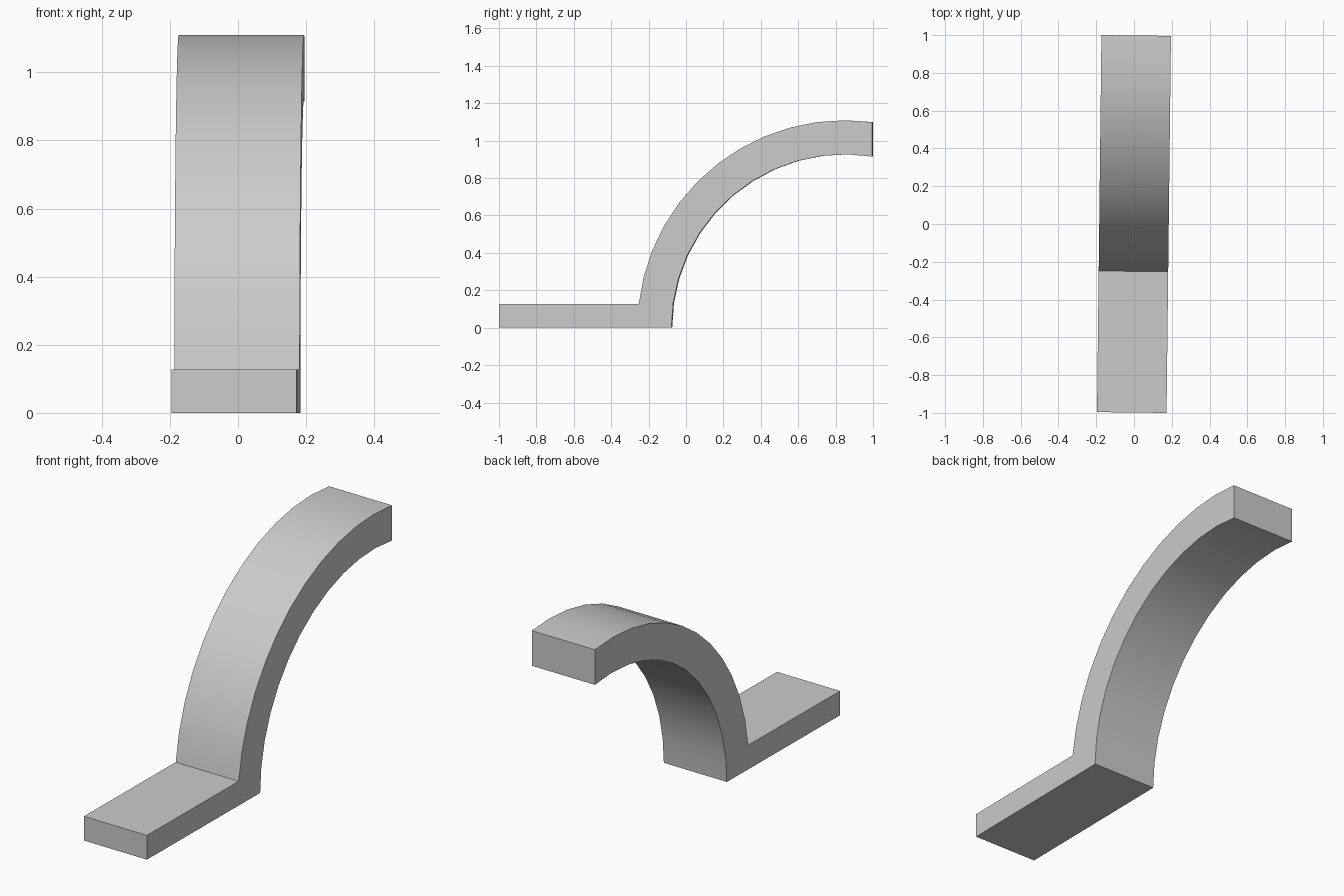
import bpy, bmesh
from math import sin, cos, asin, pi, radians

cube = bpy.data.objects.get("Cube")
if cube:
    bpy.data.objects.remove(cube, do_unlink=True)

HALF_WIDTH, HALF_LENGTH = 0.184, 0.998
CENTRE_Y, INNER, OUTER = 0.851, 0.927, 1.109
FOOT_HEIGHT, STEPS = 0.127, 12


def arc(radius, start, end):
    """Points on the curve, from the foot over the crown."""
    angles = [start + (end - start) * i / STEPS for i in range(STEPS + 1)]
    return [(CENTRE_Y - radius * cos(a), radius * sin(a)) for a in angles]


def end_angle(radius):
    """Angle at which the curve meets the vertical end face."""
    return pi / 2 + asin((HALF_LENGTH - CENTRE_Y) / radius)


# Side profile: flat foot running into the curved arm
outer = arc(OUTER, asin(FOOT_HEIGHT / OUTER), end_angle(OUTER))
inner = arc(INNER, 0, end_angle(INNER))
profile = [(-HALF_LENGTH, 0), (-HALF_LENGTH, FOOT_HEIGHT)] + outer + inner[::-1]

# Extrude the profile across the width
bm = bmesh.new()
face = bm.faces.new([bm.verts.new((-HALF_WIDTH, y, z)) for y, z in profile])
result = bmesh.ops.extrude_face_region(bm, geom=[face])
moved = [v for v in result["geom"] if isinstance(v, bmesh.types.BMVert)]
bmesh.ops.translate(bm, verts=moved, vec=(2 * HALF_WIDTH, 0, 0))
bmesh.ops.recalc_face_normals(bm, faces=bm.faces)
mesh = bpy.data.meshes.new("curved_bracket")
bm.to_mesh(mesh)
bm.free()

bracket = bpy.data.objects.new("curved_bracket", mesh)
bpy.context.collection.objects.link(bracket)
bracket.rotation_euler.z = -0.0117

# Plain grey finish
grey = bpy.data.materials.new("light_grey")
grey.use_nodes = True
colour = (0.6, 0.6, 0.6, 1)
grey.diffuse_color = colour
grey.node_tree.nodes["Principled BSDF"].inputs["Base Color"].default_value = colour
mesh.materials.append(grey)

# Smooth curve with crisp edges
bpy.ops.object.select_all(action="DESELECT")
bracket.select_set(True)
bpy.context.view_layer.objects.active = bracket
bpy.ops.object.shade_smooth_by_angle(angle=radians(30))
